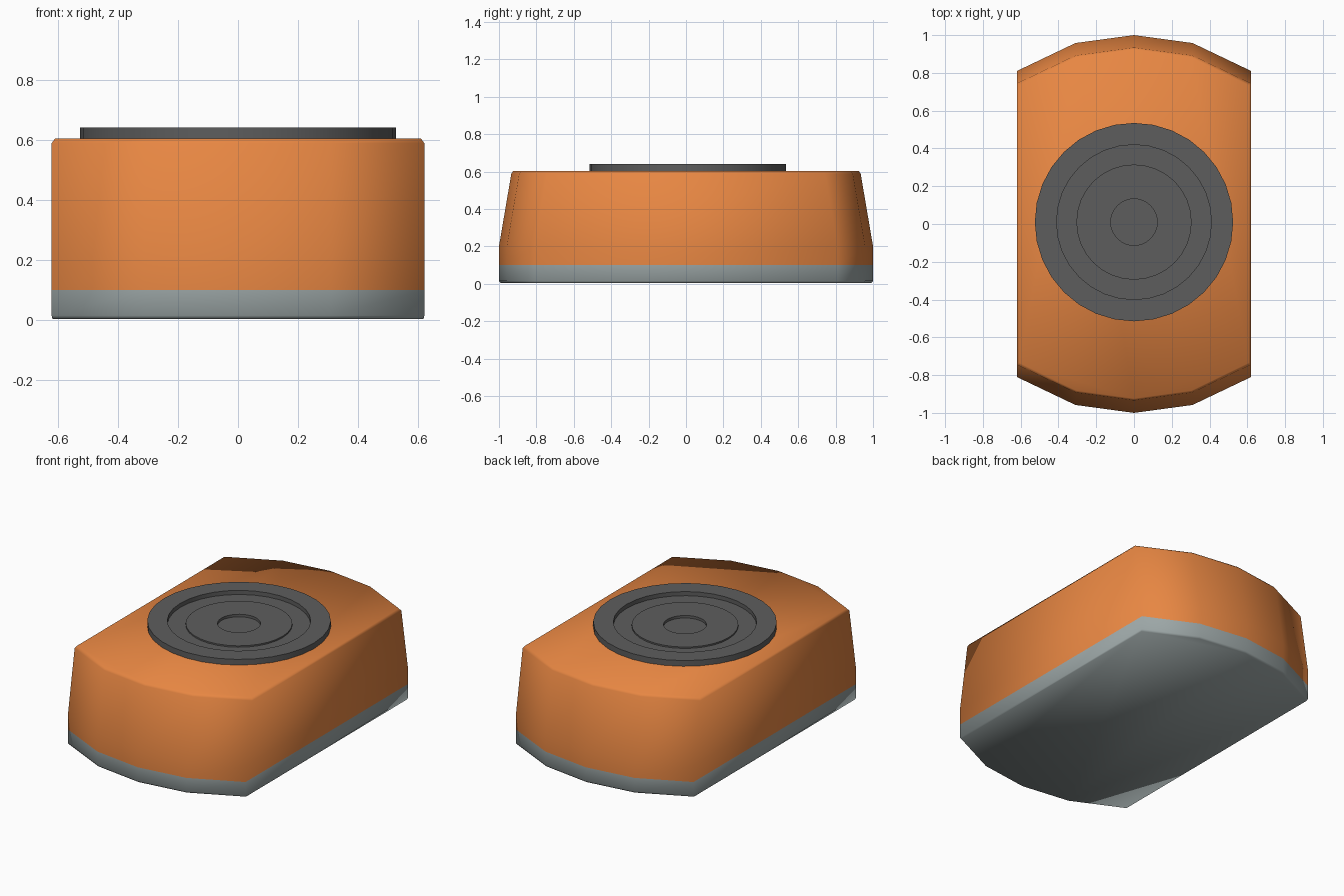
import bpy, bmesh, math

if "Cube" in bpy.data.objects:
    bpy.data.objects.remove(bpy.data.objects["Cube"])

def material(name, rgb):
    m = bpy.data.materials.new(name)
    m.diffuse_color = (*rgb, 1)
    m.use_nodes = True
    m.node_tree.nodes["Principled BSDF"].inputs["Base Color"].default_value = m.diffuse_color
    return m

def loft(name, rings, mat, angle):
    """Skin a stack of matching point rings and cap both ends."""
    bm = bmesh.new()
    loops = [[bm.verts.new(p) for p in ring] for ring in rings]
    n = len(loops[0])
    for a, b in zip(loops, loops[1:]):
        for i in range(n):
            j = (i + 1) % n
            bm.faces.new((a[i], a[j], b[j], b[i]))
    bm.faces.new(loops[0][::-1])
    bm.faces.new(loops[-1])
    bmesh.ops.recalc_face_normals(bm, faces=bm.faces)
    me = bpy.data.meshes.new(name)
    bm.to_mesh(me)
    bm.free()
    ob = bpy.data.objects.new(name, me)
    bpy.context.collection.objects.link(ob)
    me.materials.append(mat)
    bpy.ops.object.select_all(action='DESELECT')
    ob.select_set(True)
    bpy.context.view_layer.objects.active = ob
    bpy.ops.object.shade_smooth_by_angle(angle=math.radians(angle))
    return ob

# Barrel-ended plan outline, with the ends pulled in by dy and the sides by dx
END = [(0.62, 0.81), (0.31, 0.958), (0, 1.0), (-0.31, 0.958), (-0.62, 0.81)]

def outline(z, dy=0.0, dx=0.0):
    s = (0.62 - dx) / 0.62
    back = [(x * s, y - dy, z) for x, y in END]
    return back + [(-x, -y, z) for x, y, z in back]

def circle(r, z, n=32):
    return [(r * math.cos(2 * math.pi * i / n),
             0.01 + r * math.sin(2 * math.pi * i / n), z) for i in range(n)]

orange = material("orange", (0.80, 0.24, 0.055))
grey = material("base_grey", (0.33, 0.38, 0.38))
dark = material("dark_grey", (0.11, 0.11, 0.11))

# Grey base band
loft("base_band", [outline(0.004, 0.008, 0.003), outline(0.015), outline(0.1)], grey, 70)

# Orange body, ends sloping inward above z = 0.2, small chamfer at the top
loft("body", [outline(0.1), outline(0.2), outline(0.588, 0.066),
              outline(0.604, 0.076, 0.012)], orange, 70)

# Round top plate: raised rim, groove, inner disc and centre recess
PLATE = [(0.525, 0.595), (0.525, 0.64), (0.41, 0.64), (0.41, 0.614),
         (0.305, 0.614), (0.305, 0.623), (0.123, 0.623), (0.123, 0.607)]
loft("top_plate", [circle(r, z) for r, z in PLATE], dark, 30)
